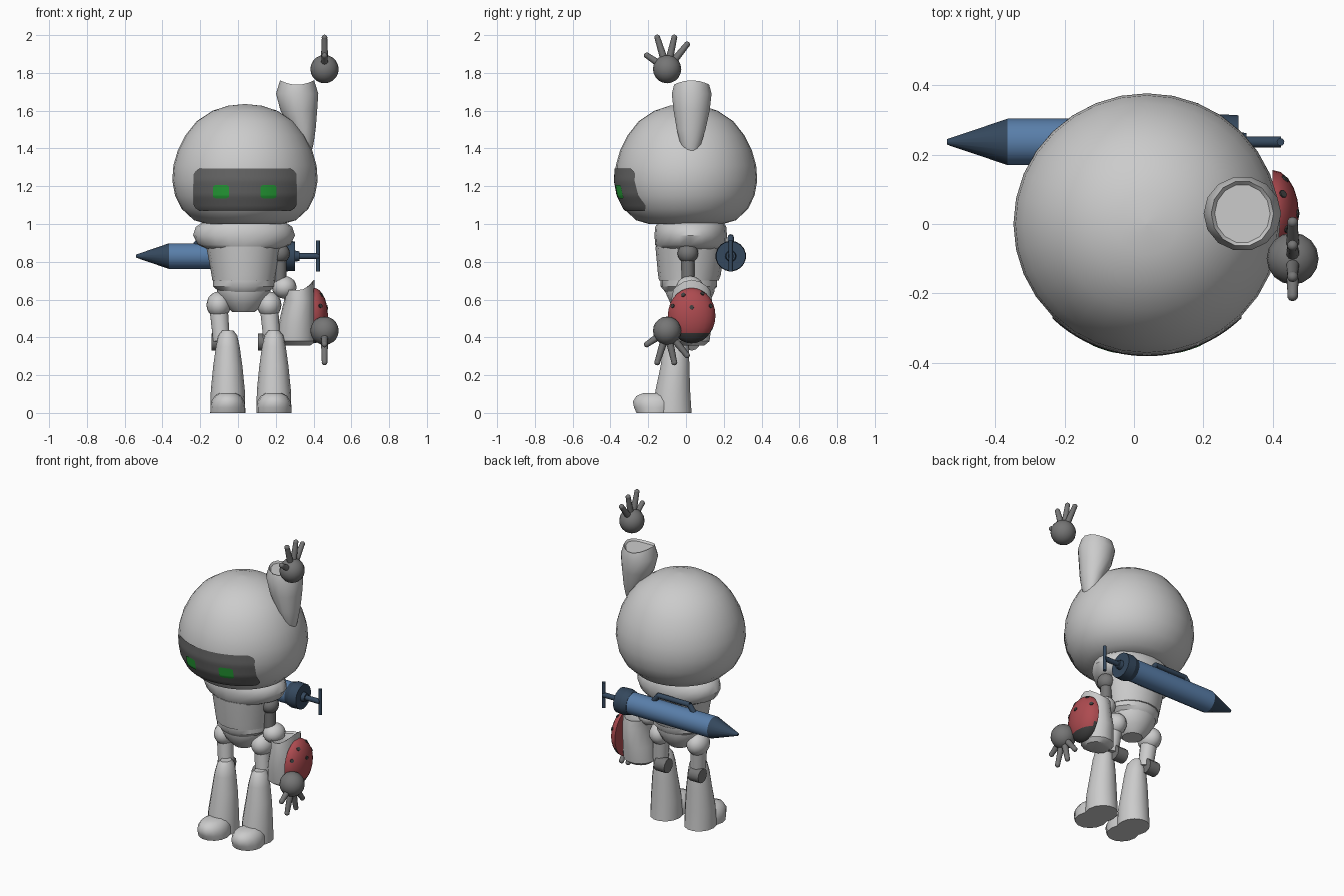
import bpy, bmesh, math
from mathutils import Vector, Matrix

if "Cube" in bpy.data.objects:
    bpy.data.objects.remove(bpy.data.objects["Cube"])


def material(name, rgb):
    m = bpy.data.materials.new(name)
    m.diffuse_color = (*rgb, 1)
    m.use_nodes = True
    m.node_tree.nodes["Principled BSDF"].inputs["Base Color"].default_value = m.diffuse_color
    return m


SHELL = material("light grey shell", (0.60, 0.60, 0.60))
JOINT = material("mid grey joint", (0.18, 0.18, 0.18))
VISOR = material("dark grey visor", (0.13, 0.13, 0.13))
GREEN = material("green glow", (0.02, 0.36, 0.04))
BLUE = material("steel blue", (0.10, 0.21, 0.40))
NAVY = material("dark navy", (0.035, 0.065, 0.11))
RED = material("muted red", (0.42, 0.07, 0.08))
BLACK = material("charcoal", (0.05, 0.05, 0.05))


def finish(bm, name, *mats, angle=40):
    bmesh.ops.recalc_face_normals(bm, faces=bm.faces)
    mesh = bpy.data.meshes.new(name)
    bm.to_mesh(mesh)
    bm.free()
    for m in mats:
        mesh.materials.append(m)
    for p in mesh.polygons:
        p.use_smooth = True
    mesh.set_sharp_from_angle(angle=math.radians(angle))
    ob = bpy.data.objects.new(name, mesh)
    bpy.context.collection.objects.link(ob)
    return ob


def loft(name, rings, mat, n=16, lift=None, lifted=0, angle=40):
    """Skin stacked ellipses (cx, cy, z, rx, ry); the last `lifted` rings get a wavy rim."""
    bm = bmesh.new()
    loops = []
    for i, (cx, cy, z, rx, ry) in enumerate(rings):
        wavy = lift if i >= len(rings) - lifted else None
        loop = []
        for k in range(n):
            a = 2 * math.pi * k / n
            dz = wavy(math.cos(a)) if wavy else 0
            loop.append(bm.verts.new((cx + rx * math.cos(a), cy + ry * math.sin(a), z + dz)))
        loops.append(loop)
    for a, b in zip(loops, loops[1:]):
        for k in range(n):
            j = (k + 1) % n
            bm.faces.new((a[k], a[j], b[j], b[k]))
    bm.faces.new(loops[0][::-1])
    bm.faces.new(loops[-1])
    return finish(bm, name, mat, angle=angle)


def tube(name, p, q, r1, r2, mat, n=12):
    p, q = Vector(p), Vector(q)
    bm = bmesh.new()
    bmesh.ops.create_cone(bm, cap_ends=True, segments=n, radius1=r1, radius2=r2, depth=(q - p).length)
    turn = (q - p).to_track_quat('Z', 'Y').to_matrix().to_4x4()
    bm.transform(Matrix.Translation((p + q) / 2) @ turn)
    return finish(bm, name, mat)


def ball(name, c, radii, mat, u=16, v=10):
    bm = bmesh.new()
    bmesh.ops.create_uvsphere(bm, u_segments=u, v_segments=v, radius=1)
    bm.transform(Matrix.Translation(c) @ Matrix.Diagonal((*radii, 1)))
    return finish(bm, name, mat)


# Head: big smooth dome, flat underneath
HX = 0.037
HEAD = [(0.20, 1.0), (0.27, 1.02), (0.335, 1.08), (0.37, 1.15), (0.385, 1.23), (0.379, 1.31),
        (0.356, 1.39), (0.315, 1.47), (0.255, 1.545), (0.17, 1.60), (0.09, 1.626), (0.004, 1.635)]
loft("head", [(HX, 0, z, r, r * 0.98) for r, z in HEAD], SHELL, 32, angle=50)


def head_radius(z):
    for (r0, z0), (r1, z1) in zip(HEAD, HEAD[1:]):
        if z0 <= z <= z1:
            return r0 + (r1 - r0) * (z - z0) / (z1 - z0)


def face_plate(name, x0, x1, z0, z1, out, corner, mat):
    """Rounded rectangle hugging the front of the head."""
    bm = bmesh.new()
    rows, cols, grid = 16, 24, []
    for i in range(rows + 1):
        v = 2 * i / rows - 1
        z = (z0 + z1) / 2 + v * (z1 - z0) / 2
        r = head_radius(z) + out
        half = (x1 - x0) / 2 - corner * (max(0, abs(v) - 0.7) / 0.3) ** 2
        row = []
        for j in range(cols + 1):
            x = (x0 + x1) / 2 + (2 * j / cols - 1) * half - HX
            row.append(bm.verts.new((x + HX, -0.98 * math.sqrt(r * r - x * x), z)))
        grid.append(row)
    for a, b in zip(grid, grid[1:]):
        for j in range(cols):
            bm.faces.new((a[j], a[j + 1], b[j + 1], b[j]))
    ob = finish(bm, name, mat)
    if sum(p.normal.y for p in ob.data.polygons) > 0:
        ob.data.flip_normals()


face_plate("visor", -0.235, 0.31, 1.07, 1.293, 0.005, 0.03, VISOR)
for side, x in (("left", -0.09), ("right", 0.162)):
    face_plate("eye_" + side, x - 0.042, x + 0.042, 1.135, 1.207, 0.010, 0.015, GREEN)

# Torso, stacked from pelvis to shoulders
loft("chest", [(0.032, 0.025, 0.868, 0.195, 0.175), (0.032, 0.025, 0.89, 0.245, 0.188),
               (0.032, 0.025, 0.94, 0.27, 0.192), (0.032, 0.025, 0.985, 0.255, 0.188),
               (0.032, 0.025, 1.015, 0.21, 0.17)], SHELL, 20)
loft("waist", [(0.032, 0.015, 0.70, 0.168, 0.158), (0.032, 0.018, 0.73, 0.172, 0.166),
               (0.032, 0.022, 0.88, 0.20, 0.184)], SHELL, 16)
loft("abdomen", [(0.032, 0.015, 0.64, 0.13, 0.125), (0.032, 0.015, 0.67, 0.165, 0.15),
                 (0.032, 0.015, 0.71, 0.165, 0.15)], SHELL, 16)
loft("pelvis", [(0.03, 0.02, 0.535, 0.06, 0.06), (0.03, 0.02, 0.575, 0.105, 0.10),
                (0.03, 0.02, 0.64, 0.142, 0.13), (0.03, 0.02, 0.685, 0.14, 0.13)], SHELL, 16)

# Legs: hip, thigh, knee joint, tall boot with rounded toe
for side, hip, bx in (("left", -0.102, -0.054), ("right", 0.165, 0.19)):
    ball("hip_" + side, (hip, 0.02, 0.572), (0.065, 0.08, 0.07), SHELL)
    tube("thigh_" + side, (hip + 0.015, 0, 0.38), (hip, 0.015, 0.55), 0.046, 0.05, SHELL)
    kx = bx - 0.05
    tube("knee_" + side, (kx - 0.035, 0.03, 0.375), (kx + 0.04, 0.03, 0.375), 0.045, 0.045, JOINT)
    loft("boot_" + side, [(bx, -0.072, 0, 0.093, 0.104), (bx, -0.070, 0.12, 0.090, 0.094),
                          (bx, -0.058, 0.25, 0.077, 0.078), (bx, -0.053, 0.35, 0.063, 0.069),
                          (bx, -0.048, 0.41, 0.050, 0.058), (bx, -0.045, 0.435, 0.03, 0.038)], SHELL, 14)
    loft("toe_" + side, [(bx, -0.165, 0, 0.092, 0.10), (bx, -0.165, 0.03, 0.092, 0.113),
                         (bx, -0.165, 0.06, 0.088, 0.119), (bx, -0.165, 0.09, 0.07, 0.10),
                         (bx, -0.165, 0.106, 0.04, 0.06)], SHELL, 14)

# Raised sleeve with a wavy open rim
loft("raised_sleeve", [(0.365, 0.025, 1.385, 0.025, 0.035), (0.357, 0.025, 1.42, 0.042, 0.055),
                       (0.345, 0.027, 1.50, 0.066, 0.078), (0.322, 0.03, 1.60, 0.097, 0.098),
                       (0.313, 0.03, 1.69, 0.112, 0.108), (0.313, 0.03, 1.737, 0.090, 0.095),
                       (0.313, 0.03, 1.725, 0.080, 0.085)], SHELL, 14,
     lambda c: 0.024 * c * c, 2)

# Lowered arm
ball("shoulder_joint", (0.222, 0.01, 0.845), (0.053, 0.055, 0.053), JOINT)
tube("upper_arm", (0.222, 0.01, 0.68), (0.222, 0.01, 0.84), 0.035, 0.035, JOINT)
ball("elbow", (0.245, 0.02, 0.665), (0.065, 0.072, 0.06), SHELL)
loft("forearm", [(0.31, 0.035, 0.358, 0.075, 0.065), (0.308, 0.032, 0.38, 0.10, 0.095),
                 (0.312, 0.03, 0.48, 0.095, 0.11), (0.325, 0.03, 0.60, 0.08, 0.11),
                 (0.322, 0.03, 0.65, 0.082, 0.10), (0.322, 0.03, 0.64, 0.07, 0.088)], SHELL, 14,
     lambda c: 0.055 * max(0, c) ** 2, 2)

# Red arm shield: outer half of an ellipsoid, charcoal below
SC, SR = Vector((0.40, 0.03, 0.515)), Vector((0.076, 0.126, 0.147))
bm = bmesh.new()
bmesh.ops.create_uvsphere(bm, u_segments=20, v_segments=14, radius=1)
bmesh.ops.bisect_plane(bm, geom=bm.verts[:] + bm.edges[:] + bm.faces[:], plane_co=(0, 0, 0),
                       plane_no=(1, 0, 0), clear_inner=True)
bmesh.ops.holes_fill(bm, edges=[e for e in bm.edges if e.is_boundary], sides=0)
bm.transform(Matrix.Translation(SC) @ Matrix.Diagonal((*SR, 1)))
for f in bm.faces:
    c = f.calc_center_median()
    f.material_index = 1 if c.z < 0.437 and c.x > SC.x + 0.001 else 0
finish(bm, "arm_shield", RED, BLACK)
for i, (v, w) in enumerate([(-0.8, 0.35), (-0.35, 0.75), (0.8, 0.35), (0.0, 0.3), (0.45, 0.8)]):
    u = math.sqrt(max(0.0, 1 - v * v - w * w))
    p = SC + Vector((u * SR.x, v * SR.y, w * SR.z))
    nrm = Vector((u / SR.x, v / SR.y, w / SR.z)).normalized()
    tube(f"shield_spot_{i}", p - nrm * 0.004, p + nrm * 0.003, 0.012, 0.012, BLACK, 8)

# Hands: ball palms with four splayed fingers, one up, one down
for name, zc, s in (("upper", 1.82, 1), ("lower", 0.435, -1)):
    c = Vector((0.458, -0.10, zc))
    ball(name + "_palm", c, (0.075, 0.075, 0.075), JOINT)
    for i, (dy, dz) in enumerate([(-0.107, 0.072), (-0.052, 0.167), (0.038, 0.167), (0.105, 0.13)]):
        tip = c + Vector((0, dy, s * dz))
        base = c + Vector((0, dy * 0.3, s * dz * 0.3))
        tube(f"{name}_finger_{i}", base, tip, 0.020, 0.015, JOINT, 10)
        ball(f"{name}_fingertip_{i}", tip, (0.016, 0.016, 0.016), JOINT, 10, 6)

# Rocket-shaped pump carried across the back
Y, Z = 0.237, 0.83
tube("rocket_body", (-0.365, Y, Z), (0.25, Y, Z), 0.068, 0.068, BLUE, 18)
tube("rocket_nose", (-0.54, Y, Z), (-0.365, Y, Z), 0.008, 0.068, NAVY, 18)
tube("rocket_collar", (0.215, Y, Z), (0.25, Y, Z), 0.07, 0.081, NAVY, 18)
tube("rocket_cap", (0.25, Y, Z), (0.302, Y, Z), 0.081, 0.078, NAVY, 18)
tube("plunger_neck", (0.30, Y, Z), (0.325, Y, Z), 0.03, 0.025, NAVY)
tube("plunger_rod", (0.30, Y, Z), (0.425, Y, Z), 0.016, 0.016, NAVY)
tube("plunger_grip", (0.423, Y, Z - 0.082), (0.423, Y, Z + 0.082), 0.011, 0.011, NAVY)
tube("handle_bar", (-0.195, Y, 0.93), (0.035, Y, 0.93), 0.016, 0.016, NAVY)
for i, (a, b) in enumerate([(-0.225, -0.19), (0.065, 0.03)]):
    tube(f"handle_post_{i}", (a, Y, 0.885), (b, Y, 0.932), 0.017, 0.016, NAVY)
